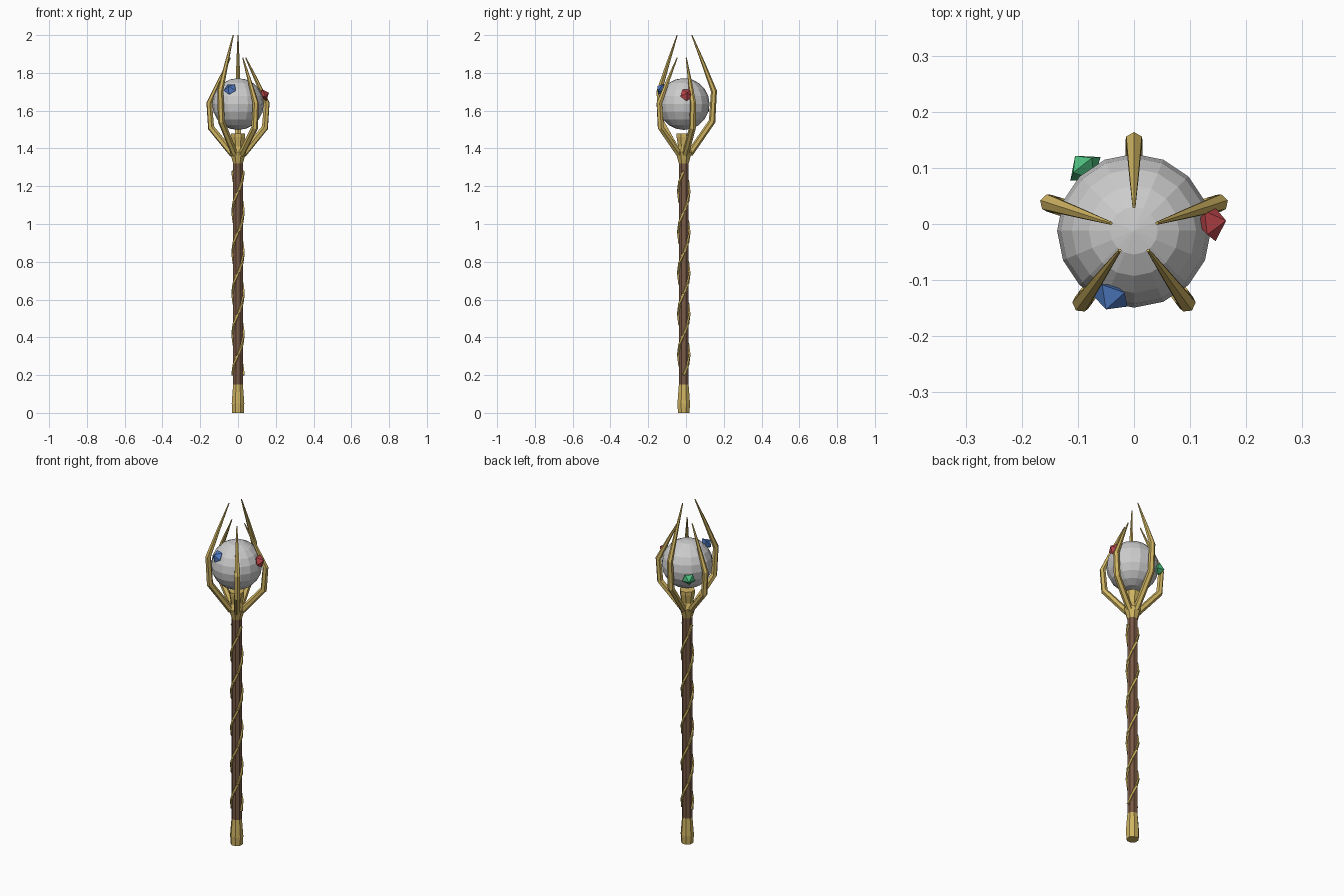
import bpy, bmesh
from math import sin, cos, pi, radians
from mathutils import Vector

if "Cube" in bpy.data.objects:
    bpy.data.objects.remove(bpy.data.objects["Cube"])

CY = -0.012  # the shaft axis sits slightly forward of the bounds centre


def material(name, rgb):
    m = bpy.data.materials.new(name)
    m.diffuse_color = (*rgb, 1)
    m.use_nodes = True
    m.node_tree.nodes["Principled BSDF"].inputs["Base Color"].default_value = m.diffuse_color
    return m


GOLD = material("gold", (0.62, 0.45, 0.12))
WOOD = material("wood", (0.19, 0.10, 0.06))


def finish(bm, name, mat=None):
    bmesh.ops.recalc_face_normals(bm, faces=bm.faces)
    me = bpy.data.meshes.new(name)
    bm.to_mesh(me)
    bm.free()
    ob = bpy.data.objects.new(name, me)
    bpy.context.collection.objects.link(ob)
    ob.location.y = CY
    if mat:
        me.materials.append(mat)
    return ob


def skin(bm, rings):
    """Bridge equal-sized rings of points and cap both ends."""
    vs = [[bm.verts.new(p) for p in ring] for ring in rings]
    n = len(vs[0])
    for a, b in zip(vs, vs[1:]):
        for i in range(n):
            j = (i + 1) % n
            bm.faces.new((a[i], a[j], b[j], b[i]))
    bm.faces.new(vs[0][::-1])
    bm.faces.new(vs[-1])


def turned(name, profile, sides, mat):
    bm = bmesh.new()
    skin(bm, [[Vector((r * cos(2 * pi * (i + .5) / sides), r * sin(2 * pi * (i + .5) / sides), z))
               for i in range(sides)] for r, z in profile])
    return finish(bm, name, mat)


def tube(name, path, radii, sides, mat):
    bm = bmesh.new()
    rings = []
    for k, p in enumerate(path):
        t = (path[min(k + 1, len(path) - 1)] - path[max(k - 1, 0)]).normalized()
        out = Vector((p.x, p.y, 0)).normalized()
        side = t.cross(out).normalized()
        up = side.cross(t)
        rings.append([p + radii[k] * (cos(a) * side + sin(a) * up)
                      for a in (2 * pi * (i + .5) / sides for i in range(sides))])
    skin(bm, rings)
    return finish(bm, name, mat)


# Shaft, foot and head collar
turned("shaft", [(0.028, 0.12), (0.028, 1.34)], 8, WOOD)
turned("foot_cap", [(0.033, 0), (0.036, 0.05), (0.028, 0.15)], 8, GOLD)
turned("head_collar", [(0.028, 1.32), (0.046, 1.38), (0.032, 1.41),
                       (0.041, 1.46), (0.041, 1.48)], 8, GOLD)

# Two spiral strands, 2.5 turns each
for s in range(2):
    n = 20
    path = [Vector((0.03 * cos(a), 0.03 * sin(a), 0.2 + 1.08 * k / n))
            for k, a in ((k, pi * s + 5 * pi * k / n) for k in range(n + 1))]
    tube(f"spiral_strand_{s + 1}", path, [0.008] * (n + 1), 4, GOLD)

# Five claw prongs, two of them taller
PRONG = [(0.03, 0), (0.15, 0.14), (0.16, 0.27), (0.103, 0.39), (0.043, 0.51)]
for i, deg in enumerate((90, 162, 234, 306, 18)):
    a = radians(deg)
    h = 0.63 / 0.51 if deg in (90, 234) else 1
    path = [Vector((r * cos(a), r * sin(a), 1.37 + h * z)) for r, z in PRONG]
    tube(f"claw_prong_{i + 1}", path, [0.018, 0.018, 0.016, 0.010, 0.003], 6, GOLD)

# Faceted orb
bm = bmesh.new()
bmesh.ops.create_uvsphere(bm, u_segments=16, v_segments=10, radius=0.137)
finish(bm, "orb").location.z = 1.635

# Gems: five-sided bipyramids set on the orb
GEMS = [("blue_gem", (0.08, 0.2, 0.55), (-0.042, -0.118, 1.715)),
        ("red_gem", (0.5, 0.06, 0.07), (0.138, 0.015, 1.685)),
        ("green_gem", (0.08, 0.55, 0.22), (-0.088, 0.112, 1.605))]
for name, rgb, pos in GEMS:
    out = (Vector(pos) - Vector((0, 0, 1.635))).normalized()
    side = Vector((0, 0, 1)).cross(out).normalized()
    up = out.cross(side)
    bm = bmesh.new()
    ring = [bm.verts.new(0.036 * (cos(b) * side + sin(b) * up))
            for b in (-pi / 2 + 2 * pi * i / 5 for i in range(5))]
    for tip in (bm.verts.new(out * 0.028), bm.verts.new(out * -0.028)):
        for i in range(5):
            bm.faces.new((ring[i], ring[(i + 1) % 5], tip))
    ob = finish(bm, name, material(name, rgb))
    ob.location = Vector(pos) + Vector((0, CY, 0))
